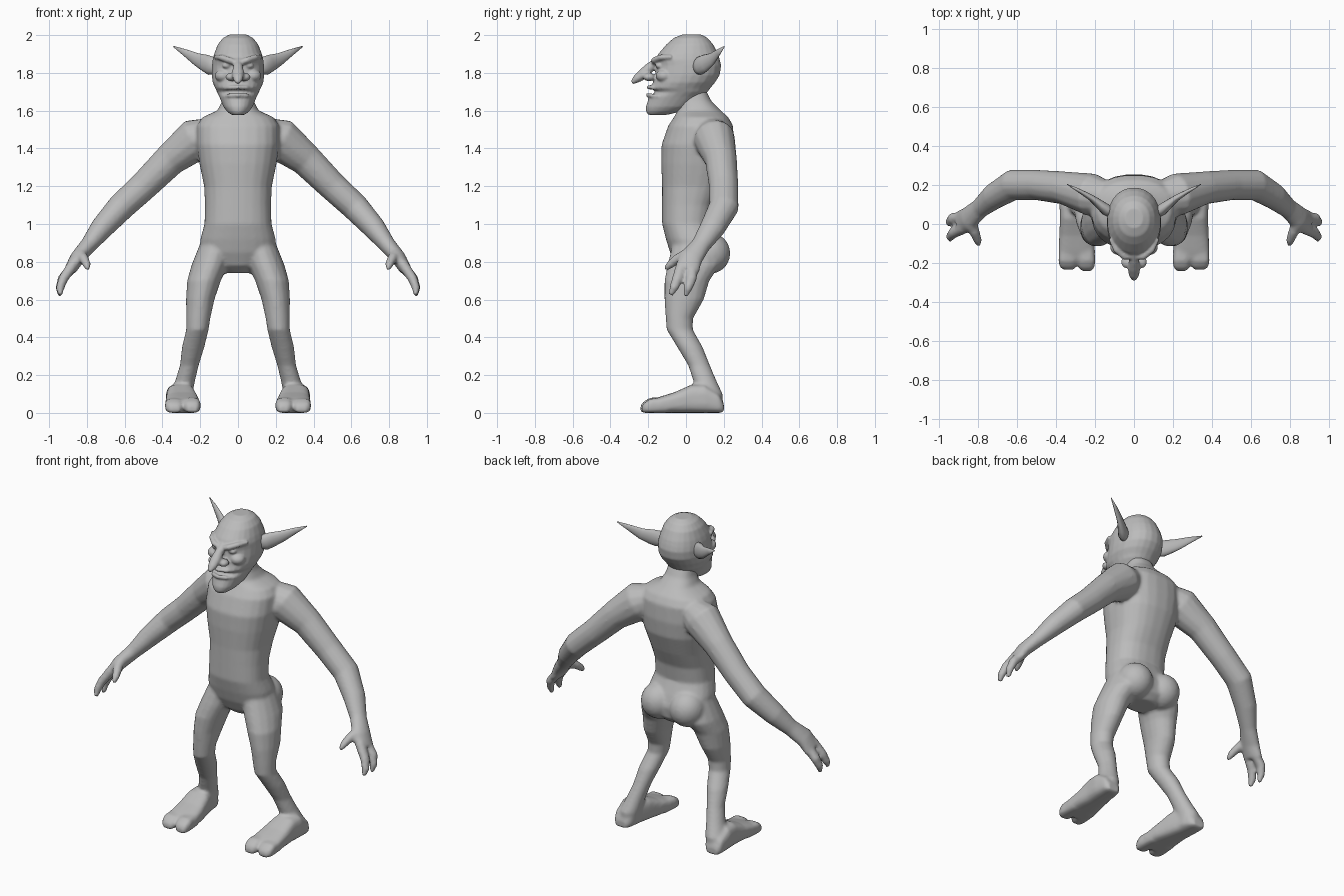
import bpy, bmesh, math
from mathutils import Vector, Matrix

X, Y, Z = Vector((1, 0, 0)), Vector((0, 1, 0)), Vector((0, 0, 1))
skin = bpy.data.materials.new("grey skin")
skin.diffuse_color = (0.5, 0.5, 0.5, 1)


def loft(bm, rings, sides=16, p=2.0):
    """Closed tube through rings of (centre, axis u, axis v, radius u, radius v)."""
    loops = []
    for c, u, v, a, b in rings:
        loop = []
        for i in range(sides):
            t = 2 * math.pi * (i + 0.5) / sides
            k, s = math.cos(t), math.sin(t)
            k = math.copysign(abs(k) ** (2 / p), k)
            s = math.copysign(abs(s) ** (2 / p), s)
            loop.append(bm.verts.new(c + u * (a * k) + v * (b * s)))
        loops.append(loop)
    for l0, l1 in zip(loops, loops[1:]):
        for i in range(sides):
            j = (i + 1) % sides
            bm.faces.new((l0[i], l0[j], l1[j], l1[i]))
    bm.faces.new(loops[0])
    bm.faces.new(loops[-1])


def stack(bm, rows, p=2.4):
    """Horizontal rings on the centre line: (z, half width, front y, back y)."""
    loft(bm, [(Vector((0, (f + k) / 2, z)), X, Y, w, (k - f) / 2)
              for z, w, f, k in rows], 24, p)


def tube(bm, rows, ref, side=1, sides=14):
    """Rings square to a path: (x, y, z, radius across, radius along ref)."""
    pts = [Vector((side * r[0], r[1], r[2])) for r in rows]
    rings = []
    for i, r in enumerate(rows):
        t = (pts[min(i + 1, len(pts) - 1)] - pts[max(i - 1, 0)]).normalized()
        v = (ref - t * ref.dot(t)).normalized()
        rings.append((pts[i], t.cross(v), v, r[3], r[4]))
    loft(bm, rings, sides)


def ball(bm, x, y, z, rx, ry, rz):
    m = Matrix.Translation((x, y, z)) @ Matrix.Diagonal((rx, ry, rz, 1))
    bmesh.ops.create_icosphere(bm, subdivisions=3, radius=1, matrix=m)


def finish(bm, name, voxel=None, smooth=4):
    bmesh.ops.recalc_face_normals(bm, faces=bm.faces)
    for f in bm.faces:
        f.smooth = True
    me = bpy.data.meshes.new(name)
    bm.to_mesh(me)
    bm.free()
    me.materials.append(skin)
    ob = bpy.data.objects.new(name, me)
    bpy.context.collection.objects.link(ob)
    if voxel:  # fuse the overlapping volumes into one skin
        m = ob.modifiers.new("fuse", 'REMESH')
        m.mode = 'VOXEL'
        m.voxel_size = voxel
        m.use_smooth_shade = True
        m = ob.modifiers.new("soften", 'SMOOTH')
        m.factor = 0.5
        m.iterations = smooth
    return ob


# Body: neck, chest, waist and hips
body = bmesh.new()
stack(body, [
    (1.72, .07, -.02, .10), (1.65, .085, -.035, .135), (1.60, .11, -.045, .185),
    (1.565, .19, -.065, .225), (1.52, .22, -.095, .25), (1.42, .22, -.13, .255),
    (1.32, .205, -.132, .245), (1.20, .18, -.127, .20), (1.10, .175, -.127, .155),
    (1.00, .178, -.127, .14), (.92, .20, -.107, .175), (.85, .205, -.085, .20),
    (.78, .16, -.05, .19), (.74, .07, .0, .15)])

for s in (-1, 1):
    ball(body, s * .1, .125, .845, .105, .11, .11)  # buttock

    # Arm from shoulder to palm
    tube(body, [
        (.12, .13, 1.50, .07, .08), (.22, .15, 1.45, .115, .11),
        (.36, .185, 1.34, .088, .085), (.50, .20, 1.20, .078, .078),
        (.62, .20, 1.09, .074, .08), (.72, .14, .98, .062, .068),
        (.79, .08, .89, .045, .052), (.85, .025, .82, .04, .065),
        (.89, .005, .755, .032, .066)], Y, s)
    # Two fingers and a thumb
    tube(body, [(.87, -.02, .79, .03, .03), (.925, -.045, .71, .026, .03),
                (.942, -.065, .66, .022, .024), (.942, -.082, .622, .012, .012)], Y, s)
    tube(body, [(.87, .035, .78, .03, .03), (.93, .028, .71, .026, .03),
                (.945, .01, .66, .022, .024), (.942, -.002, .618, .012, .012)], Y, s)
    tube(body, [(.84, .02, .85, .03, .03), (.815, -.045, .815, .026, .027),
                (.80, -.085, .785, .022, .022), (.795, -.11, .76, .012, .012)], Y, s)

    # Leg from hip to heel
    loft(body, [(Vector((s * x, y, z)), X, Y, a, b) for x, y, z, a, b in (
        (.11, .05, .90, .09, .12), (.15, .04, .78, .098, .14),
        (.18, .005, .70, .09, .12), (.20, -.01, .60, .076, .105),
        (.21, -.035, .50, .064, .073), (.215, -.033, .44, .06, .07),
        (.237, .02, .35, .06, .068), (.258, .07, .25, .05, .058),
        (.28, .10, .17, .053, .062), (.30, .125, .10, .06, .07),
        (.31, .125, .02, .06, .07))])

    # Foot with a flat sole, then two broad toes
    def foot(rows):
        loft(body, [(Vector((s * x, y, h / 2)), X, Z, w, h / 2)
                    for y, x, w, h in rows], 20, 3.2)
    foot([(.20, .32, .04, .05), (.175, .317, .058, .10), (.10, .312, .07, .15),
          (.03, .302, .077, .15), (-.06, .295, .088, .11), (-.14, .293, .094, .085),
          (-.18, .293, .085, .07)])
    foot([(-.10, .25, .045, .085), (-.19, .243, .045, .08), (-.225, .243, .04, .06),
          (-.24, .243, .025, .04)])
    foot([(-.10, .335, .048, .085), (-.19, .34, .047, .075), (-.22, .338, .042, .055),
          (-.235, .336, .025, .035)])
finish(body, "body", .010, 5)

# Head: skull, face and jaw with a recessed mouth line
head = bmesh.new()
stack(head, [
    (2.003, .045, -.02, .08), (1.985, .08, -.065, .115), (1.95, .108, -.105, .145),
    (1.90, .127, -.148, .17), (1.87, .135, -.165, .18), (1.84, .138, -.158, .187),
    (1.79, .14, -.165, .18), (1.75, .135, -.175, .155), (1.72, .122, -.19, .13),
    (1.70, .112, -.16, .115), (1.675, .10, -.195, .09), (1.62, .077, -.213, .03),
    (1.595, .058, -.212, -.03), (1.578, .035, -.20, -.10)], 2.15)
# Hooked nose
tube(head, [(0, -.15, 1.865, .022, .02), (0, -.19, 1.83, .026, .026),
            (0, -.225, 1.795, .033, .03), (0, -.262, 1.768, .026, .022),
            (0, -.286, 1.748, .012, .01)], Z)
# Lips
for z, y in ((1.722, -.197), (1.680, -.202)):
    tube(head, [(-.075, -.14, z - .006, .008, .008), (-.045, y + .018, z, .011, .011),
                (0, y, z + .002, .012, .012), (.045, y + .018, z, .011, .011),
                (.075, -.14, z - .006, .008, .008)], Z, 1, 10)
for s in (-1, 1):
    ball(head, s * .036, -.195, 1.778, .03, .032, .022)   # nostril
    ball(head, s * .078, -.115, 1.785, .045, .045, .035)  # cheekbone
    ball(head, s * .058, -.138, 1.838, .026, .024, .016)  # closed eye
    tube(head, [(.008, -.168, 1.853, .017, .016), (.05, -.165, 1.868, .019, .017),
                (.09, -.132, 1.882, .017, .016), (.122, -.075, 1.885, .01, .01)],
         Z, s, 10)                                        # frowning brow
finish(head, "head", .0065, 3)

# Long pointed ears, swept out and back
for s, name in ((-1, "ear_right"), (1, "ear_left")):
    ear = bmesh.new()
    tube(ear, [(.10, .05, 1.825, .028, .035), (.145, .075, 1.838, .03, .05),
               (.175, .10, 1.852, .024, .046), (.22, .135, 1.872, .016, .034),
               (.28, .17, 1.907, .01, .019), (.342, .203, 1.94, .002, .003)], Z, s)
    finish(ear, name)
